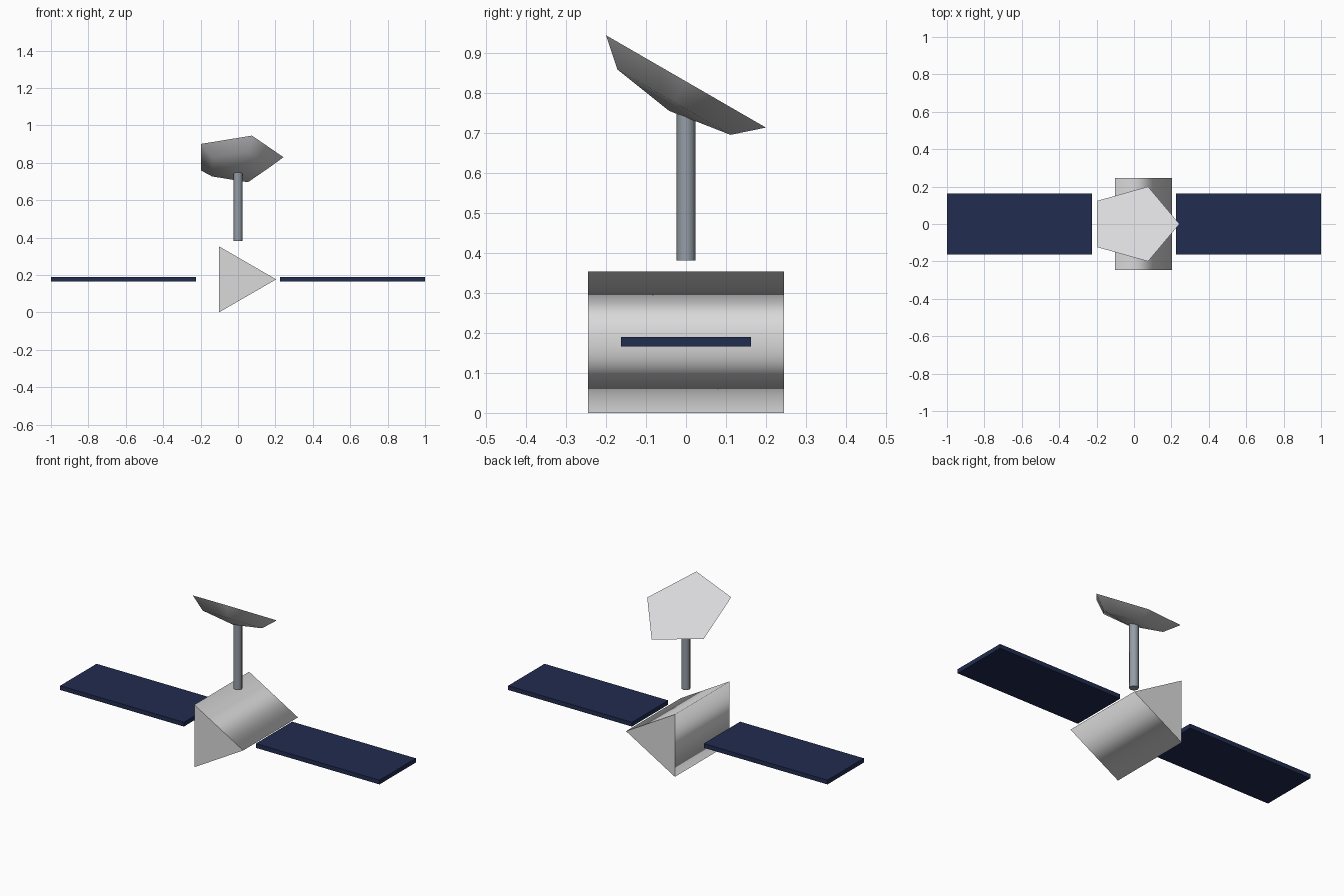
import bpy, bmesh, math
from mathutils import Matrix, Vector

default = bpy.data.objects.get("Cube")
if default:
    bpy.data.objects.remove(default, do_unlink=True)


def material(name, rgb):
    m = bpy.data.materials.new(name)
    m.use_nodes = True
    m.diffuse_color = (*rgb, 1)
    m.node_tree.nodes["Principled BSDF"].inputs["Base Color"].default_value = (*rgb, 1)
    return m


body_grey = material("body grey", (0.7, 0.7, 0.7))
dish_white = material("dish white", (0.7, 0.7, 0.72))
mast_steel = material("mast steel", (0.3, 0.34, 0.38))
panel_blue = material("panel blue", (0.015, 0.025, 0.08))


def lathe(name, profile, sides, mat, matrix):
    """Stack (radius, height) rings into a solid: smooth sides, flat end caps."""
    bm = bmesh.new()
    rings = []
    for r, h in profile:
        count = sides if r else 1
        rings.append([bm.verts.new((r * math.cos(math.tau * i / sides),
                                    r * math.sin(math.tau * i / sides), h))
                      for i in range(count)])
    for low, high in zip(rings, rings[1:]):
        for i in range(sides):
            j = (i + 1) % sides
            quad = [low[i % len(low)], low[j % len(low)],
                    high[j % len(high)], high[i % len(high)]]
            bm.faces.new(list(dict.fromkeys(quad))).smooth = True
    for ring in (rings[0], rings[-1]):
        if len(ring) > 1:
            cap = bm.faces.new(ring)
            cap.smooth = False
            for e in cap.edges:
                e.smooth = False
    bmesh.ops.recalc_face_normals(bm, faces=bm.faces)
    return finish(name, bm, mat, matrix)


def finish(name, bm, mat, matrix):
    bm.transform(matrix)
    mesh = bpy.data.meshes.new(name)
    bm.to_mesh(mesh)
    bm.free()
    mesh.materials.append(mat)
    obj = bpy.data.objects.new(name, mesh)
    bpy.context.collection.objects.link(obj)
    return obj


# Three-sided body lying along y
R = 0.204
lathe("body", [(R, -0.245), (R, 0.245)], 3, body_grey,
      Matrix.Translation((0, 0, 0.177)) @ Matrix.Rotation(math.pi / 2, 4, "X"))

# Mast between body and dish
lathe("mast", [(0.024, 0.381), (0.024, 0.76)], 8, mast_steel, Matrix())

# Five-sided shallow bowl, closed by a flat face and tilted to the back
bowl = [(0.243 * math.cos(a), -0.085 * math.sin(a))
        for a in (math.pi / 4, 0)]
lathe("dish", [(0, -0.085)] + bowl, 5, dish_white,
      Matrix.Translation((0, 0, 0.83)) @ Matrix.Rotation(math.radians(-30), 4, "X"))

# Solar panels on both sides
for side, name in ((1, "left_panel"), (-1, "right_panel")):
    bm = bmesh.new()
    bmesh.ops.create_cube(bm, size=1)
    finish(name, bm, panel_blue, Matrix.Translation((side * 0.6125, 0, 0.178))
           @ Matrix.Diagonal((0.775, 0.325, 0.024, 1)))
